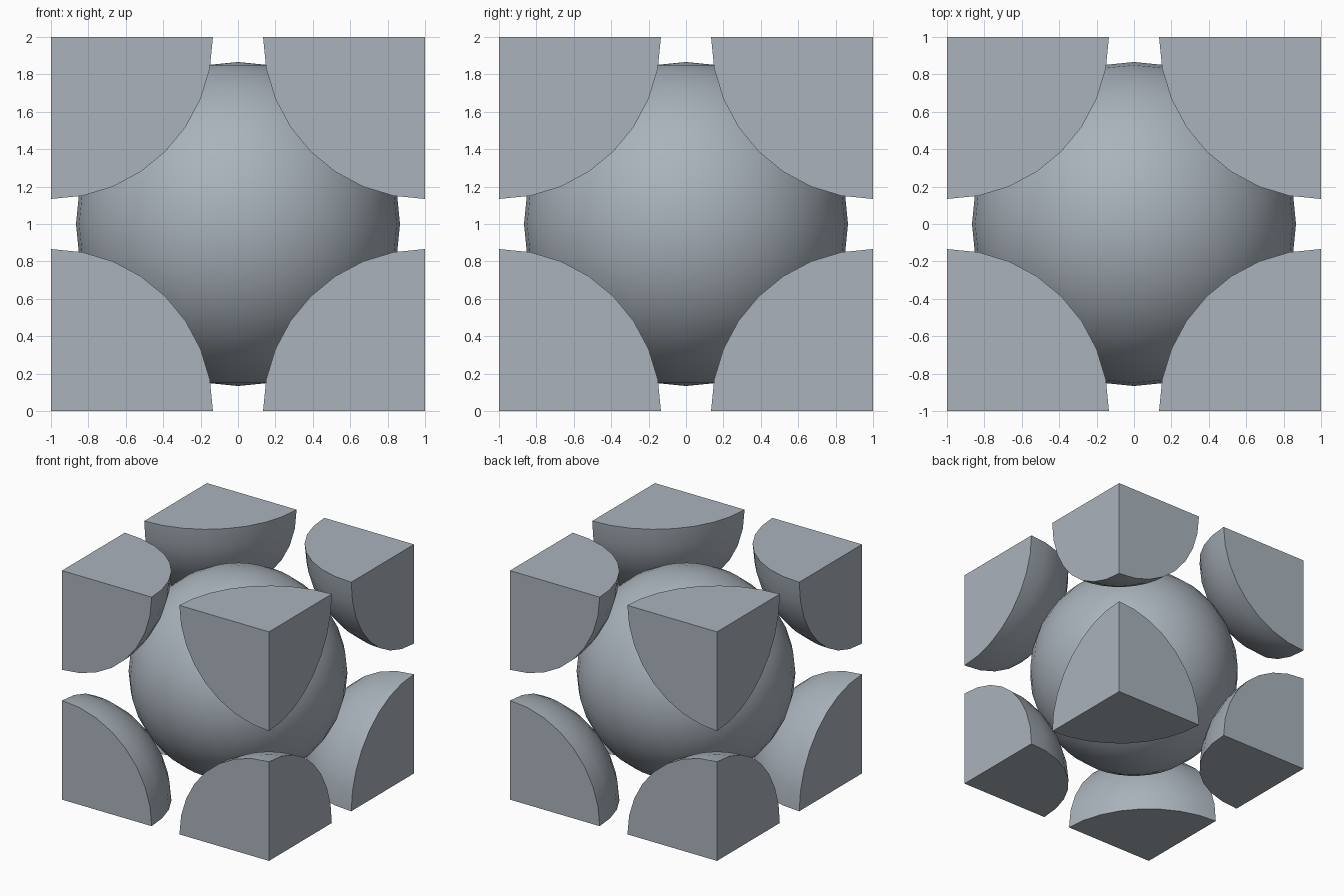
import bpy, bmesh, math
from mathutils import Vector

if "Cube" in bpy.data.objects:
    bpy.data.objects.remove(bpy.data.objects["Cube"])

HALF = 1.0                       # half the cube's side
R = HALF * math.sqrt(3) / 2      # spheres touch along the cube's diagonals
CENTRE = Vector((0, 0, HALF))

steel = bpy.data.materials.new("blue_grey")
steel.diffuse_color = (0.40, 0.45, 0.50, 1)
steel.use_nodes = True
steel.node_tree.nodes["Principled BSDF"].inputs["Base Color"].default_value = steel.diffuse_color


def add_sphere(name, offset, cut_to_cube=False):
    bm = bmesh.new()
    bmesh.ops.create_uvsphere(bm, u_segments=32, v_segments=16, radius=R)
    if cut_to_cube:
        # keep only the octant facing the cube centre, capping each cut
        for axis in range(3):
            normal = Vector((0, 0, 0))
            normal[axis] = math.copysign(1, offset[axis])
            bmesh.ops.bisect_plane(
                bm, geom=bm.verts[:] + bm.edges[:] + bm.faces[:], dist=1e-4,
                plane_co=(0, 0, 0), plane_no=normal, clear_outer=True)
            rim = [e for e in bm.edges if e.is_boundary]
            bmesh.ops.holes_fill(bm, edges=rim, sides=0)
    bmesh.ops.recalc_face_normals(bm, faces=bm.faces[:])
    mesh = bpy.data.meshes.new(name)
    bm.to_mesh(mesh)
    bm.free()
    mesh.materials.append(steel)
    obj = bpy.data.objects.new(name, mesh)
    obj.location = CENTRE + offset
    bpy.context.collection.objects.link(obj)
    # smooth ball surface, crisp cut faces
    bpy.ops.object.select_all(action='DESELECT')
    obj.select_set(True)
    bpy.context.view_layer.objects.active = obj
    bpy.ops.object.shade_smooth_by_angle(angle=math.radians(30))
    return obj


# Full sphere in the middle
add_sphere("centre_sphere", Vector((0, 0, 0)))

# Eighth-spheres at the cube corners
for sx, side in ((-1, "left"), (1, "right")):
    for sy, depth in ((-1, "front"), (1, "back")):
        for sz, level in ((-1, "bottom"), (1, "top")):
            add_sphere(f"corner_{level}_{depth}_{side}",
                       Vector((sx, sy, sz)) * HALF, cut_to_cube=True)
